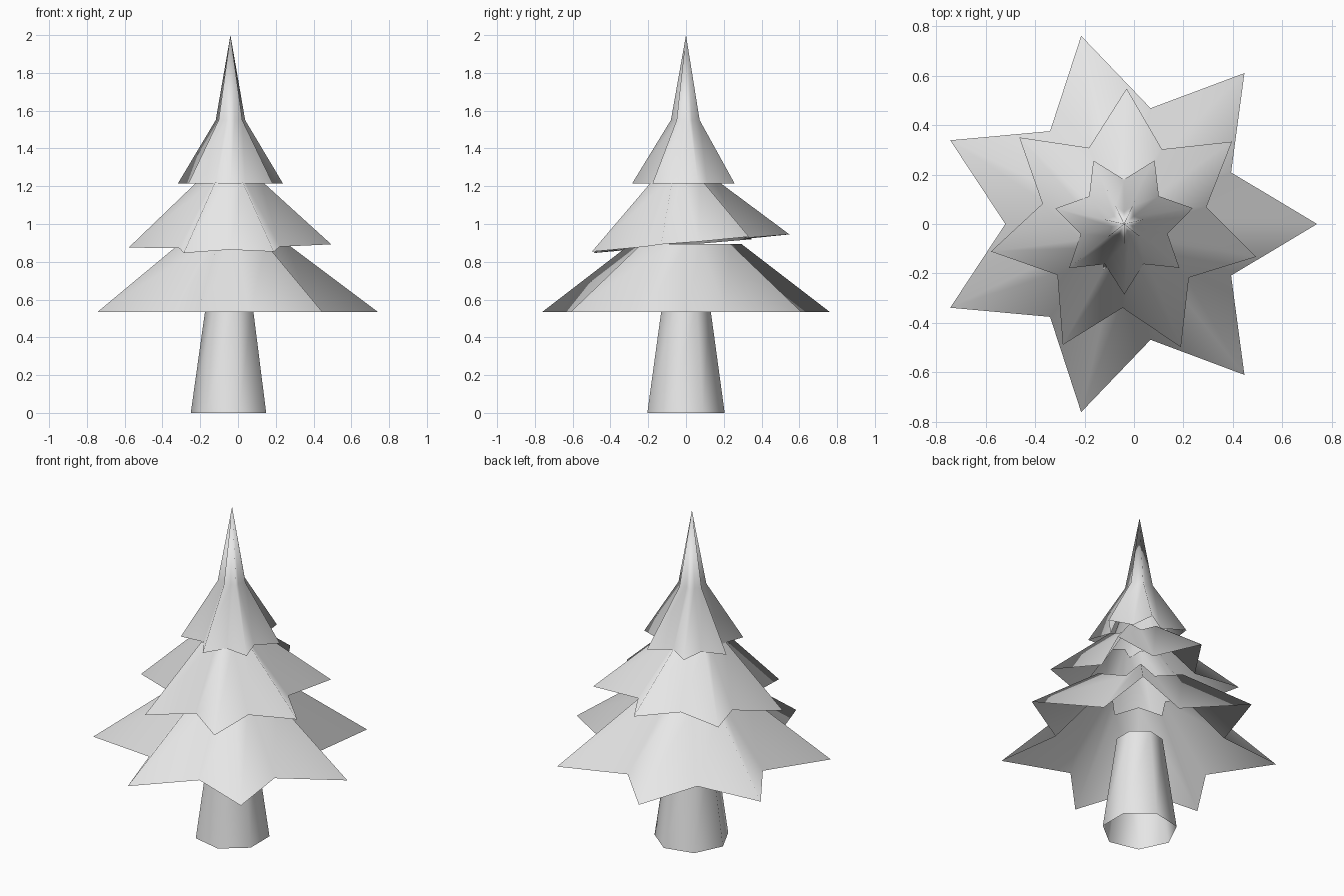
import bpy
import bmesh
from math import cos, sin, radians, pi

cube = bpy.data.objects.get("Cube")
if cube:
    bpy.data.objects.remove(cube, do_unlink=True)

SIDES = 7
AXIS_X = -0.04

grey = bpy.data.materials.new("light grey")
grey.use_nodes = True
grey.diffuse_color = (0.8, 0.8, 0.8, 1)
grey.node_tree.nodes["Principled BSDF"].inputs["Base Color"].default_value = (0.8, 0.8, 0.8, 1)


def ring(bm, count, tip, valley, z, turn):
    """Ring of points whose radius alternates between tip and valley."""
    verts = []
    for i in range(count):
        r = valley if i % 2 else tip
        a = turn + 2 * pi * i / count
        verts.append(bm.verts.new((r * cos(a), r * sin(a), z)))
    return verts


def shell(name, count, rings, base_z, turn=0, tilt=(0, 0, 0), apex=None):
    """Open smooth shell through rings of (tip, valley, height), with an optional point."""
    bm = bmesh.new()
    loops = [ring(bm, count, *r, radians(turn)) for r in rings]
    for low, high in zip(loops, loops[1:]):
        for i in range(count):
            j = (i + 1) % count
            bm.faces.new((low[i], low[j], high[j], high[i]))
    if apex:
        top = bm.verts.new((0, 0, apex))
        for i in range(count):
            bm.faces.new((loops[-1][i], loops[-1][(i + 1) % count], top))
    for face in bm.faces:
        face.smooth = True
    mesh = bpy.data.meshes.new(name)
    bm.to_mesh(mesh)
    bm.free()
    mesh.materials.append(grey)
    obj = bpy.data.objects.new(name, mesh)
    obj.location = (AXIS_X, 0, base_z)
    obj.rotation_euler = tilt
    bpy.context.collection.objects.link(obj)
    return obj


# Tapered trunk
shell("trunk", SIDES, [(0.21, 0.21, 0), (0.13, 0.13, 0.57)], 0, turn=180)

# Star-shaped branch tiers, the middle one slightly tilted
shell("lower_branches", SIDES * 2, [(0.78, 0.48, 0), (0.3, 0.185, 0.36)], 0.535)
shell("middle_branches", SIDES * 2, [(0.55, 0.34, 0), (0.17, 0.105, 0.34)], 0.895,
      turn=-14, tilt=(radians(5.2), radians(-1), 0))
shell("top_branches", SIDES * 2, [(0.285, 0.18, 0), (0.08, 0.05, 0.335)], 1.215,
      turn=13, apex=0.785)
